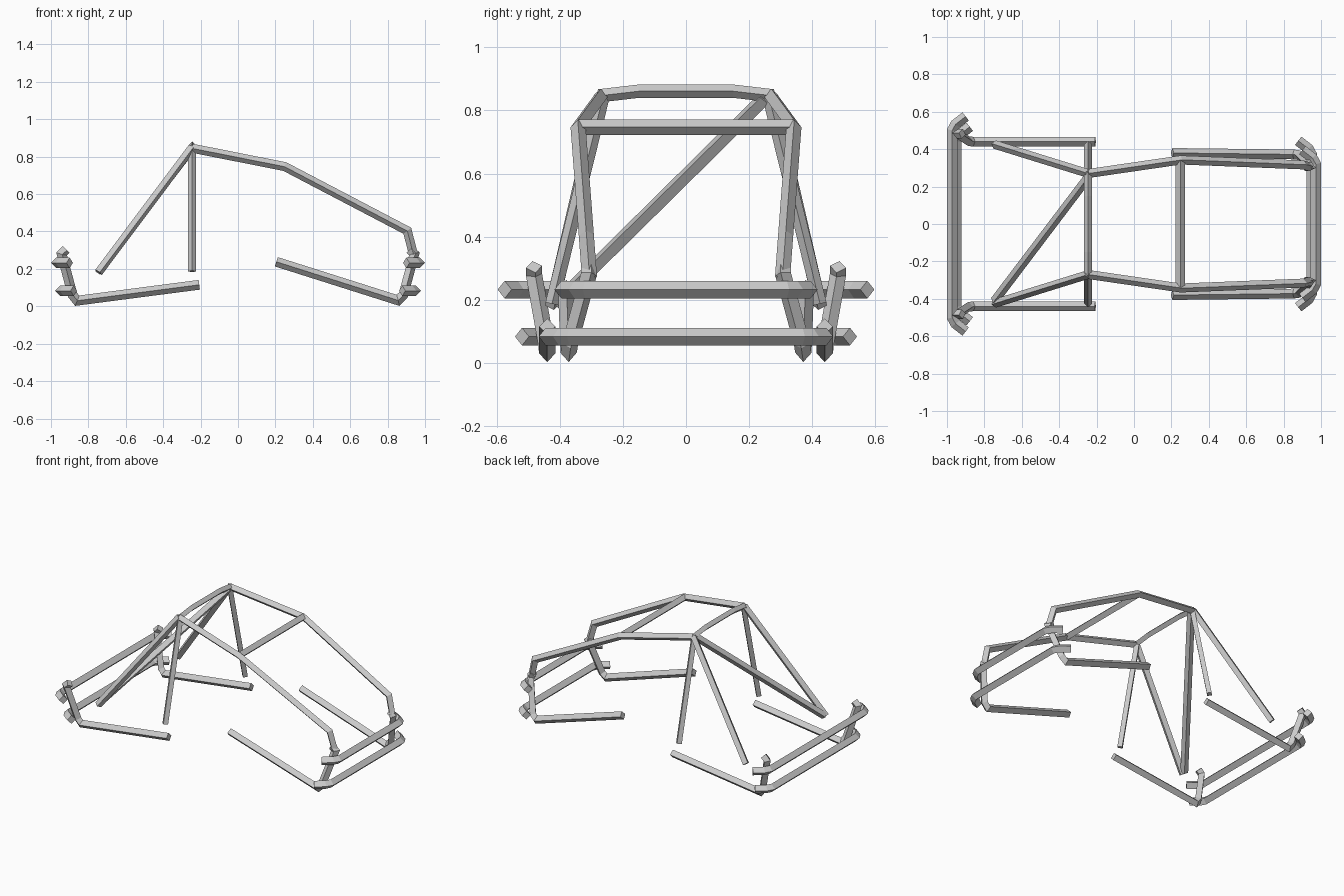
import bpy, bmesh
from mathutils import Vector

if "Cube" in bpy.data.objects:
    bpy.data.objects.remove(bpy.data.objects["Cube"])


def tube(name, pts, r, mirror=True):
    """Four-sided tube swept along a path with true mitred corners."""
    p = [Vector(q) for q in pts]
    d = [(b - a).normalized() for a, b in zip(p, p[1:])]
    side = d[0].cross(Vector((0, 0, 1))).normalized()
    up = side.cross(d[0])
    ring = [p[0] + v * r for v in (side, up, -side, -up)]
    bm = bmesh.new()
    prev = [bm.verts.new(c) for c in ring]
    bm.faces.new(prev)
    for i, t in enumerate(d):
        n = (t + d[i + 1]).normalized() if i + 1 < len(d) else t
        ring = [c + t * ((p[i + 1] - c).dot(n) / t.dot(n)) for c in ring]
        cur = [bm.verts.new(c) for c in ring]
        for k in range(4):
            bm.faces.new((prev[k], prev[k - 3], cur[k - 3], cur[k]))
        prev = cur
    bm.faces.new(prev)
    bmesh.ops.recalc_face_normals(bm, faces=bm.faces)
    me = bpy.data.meshes.new(name)
    bm.to_mesh(me)
    bm.free()
    ob = bpy.data.objects.new(name, me)
    bpy.context.collection.objects.link(ob)
    if mirror:
        m = ob.modifiers.new("Mirror", 'MIRROR')
        m.use_axis = (False, True, False)
        m.use_mirror_merge = False
    return ob


def bumper(name, s, x, z, y):
    """Cross bar whose ends turn back toward the middle; s = -1 rear, 1 front."""
    half = [(s * x, y, z), (s * (x - 0.018), y + 0.033, z), (s * (x - 0.072), y + 0.075, z)]
    tube(name, [(a, -b, c) for a, b, c in reversed(half)] + half, 0.028, False)


# Main hoop behind the seats
hx = -0.245
leg = [(hx, 0.425, 0.187), (hx, 0.262, 0.848), (hx, 0.15, 0.861)]
tube("main_hoop", leg + [(a, -b, c) for a, b, c in reversed(leg)], 0.021, False)

# Roof rails running down into the front pillars
tube("roof_rail", [(hx, 0.27, 0.845), (0.25, 0.342, 0.747),
                   (0.905, 0.316, 0.404), (0.94, 0.306, 0.27)], 0.024)
tube("windscreen_bar", [(0.248, -0.34, 0.747), (0.248, 0.34, 0.747)], 0.025, False)

# Rear stays and the diagonal brace
tube("rear_stay", [(hx, 0.27, 0.85), (-0.745, 0.425, 0.182)], 0.023)
tube("diagonal_brace", [(hx, 0.25, 0.84), (-0.745, -0.41, 0.188)], 0.024, False)

# Lower rails with upturned bumper mounts
tube("rear_lower_rail", [(-0.207, 0.44, 0.115), (-0.86, 0.44, 0.03), (-0.884, 0.443, 0.06),
                         (-0.943, 0.482, 0.28), (-0.918, 0.482, 0.304)], 0.026)
tube("front_lower_rail", [(0.205, 0.38, 0.238), (0.855, 0.372, 0.032), (0.884, 0.368, 0.06),
                          (0.943, 0.308, 0.28), (0.918, 0.308, 0.304)], 0.026)

# Front and rear bumper bars
bumper("rear_upper_bumper", -1, 0.972, 0.232, 0.5)
bumper("rear_lower_bumper", -1, 0.95, 0.083, 0.445)
bumper("front_upper_bumper", 1, 0.972, 0.232, 0.32)
bumper("front_lower_bumper", 1, 0.95, 0.083, 0.37)
